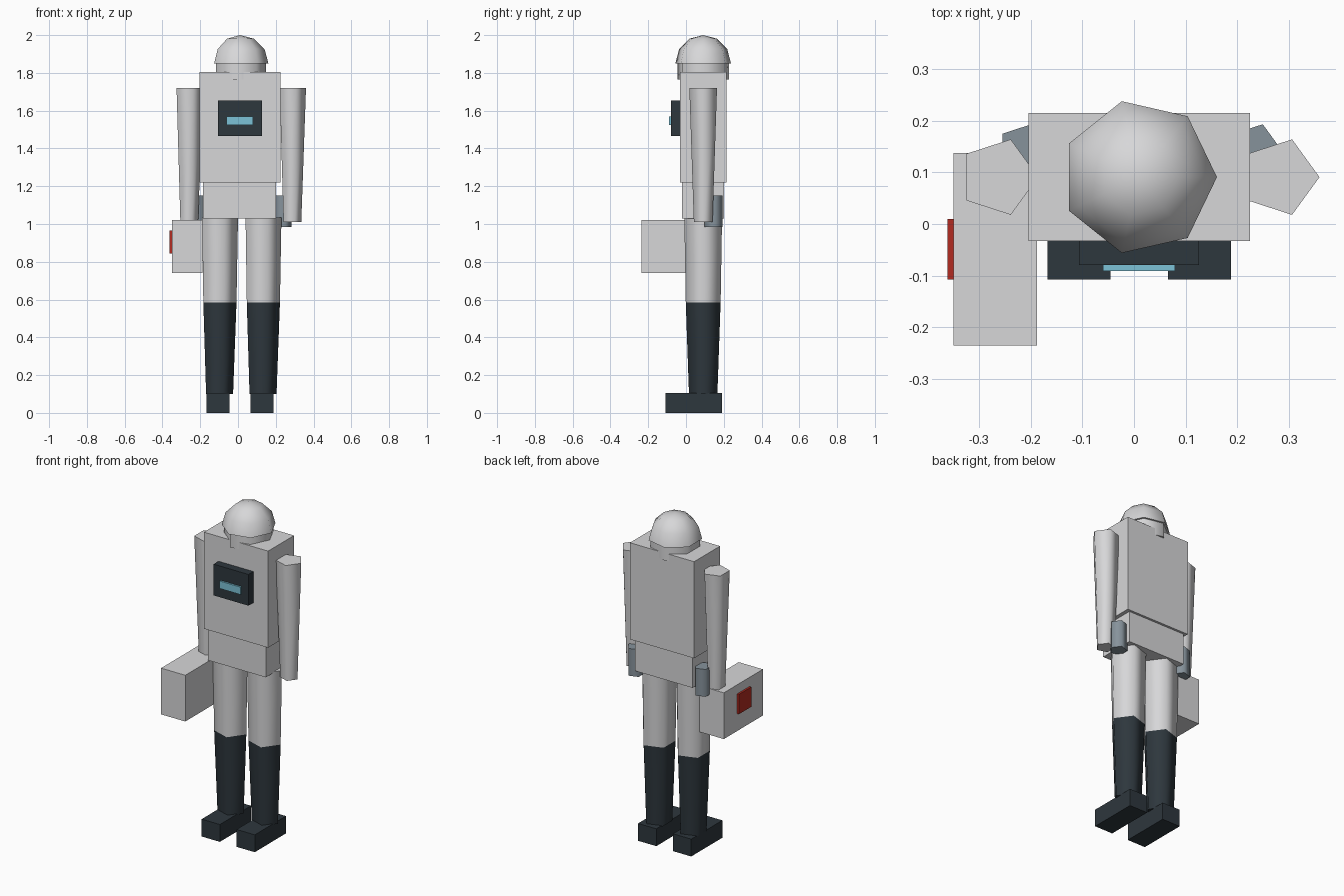
import bpy, bmesh, math

default = bpy.data.objects.get("Cube")
if default:
    bpy.data.objects.remove(default)

MID_X, MID_Y = 0.01, 0.091


def material(name, rgb):
    m = bpy.data.materials.new(name)
    m.use_nodes = True
    m.diffuse_color = (*rgb, 1)
    m.node_tree.nodes["Principled BSDF"].inputs["Base Color"].default_value = (*rgb, 1)
    return m


white = material("suit white", (0.68, 0.68, 0.69))
dark = material("dark slate", (0.027, 0.038, 0.047))
cyan = material("screen cyan", (0.2, 0.54, 0.68))
red = material("signal red", (0.45, 0.024, 0.015))
steel = material("steel grey", (0.24, 0.29, 0.33))


def finish(bm, name, mat):
    bmesh.ops.recalc_face_normals(bm, faces=bm.faces[:])
    mesh = bpy.data.meshes.new(name)
    bm.to_mesh(mesh)
    bm.free()
    mesh.materials.append(mat)
    ob = bpy.data.objects.new(name, mesh)
    bpy.context.collection.objects.link(ob)
    return ob


def box(name, mat, xs, ys, zs):
    """Box given by its low and high limit on each axis."""
    bm = bmesh.new()
    bmesh.ops.create_cube(bm, size=1)
    for v in bm.verts:
        v.co = [sum(lim) / 2 + c * (lim[1] - lim[0]) for c, lim in zip(v.co, (xs, ys, zs))]
    return finish(bm, name, mat)


def turned(name, mat, sides, x, y, profile):
    """Closed many-sided solid with a corner toward +x; profile lists (radius, z)."""
    bm = bmesh.new()
    rings = []
    for r, z in profile:
        angles = [math.tau * i / sides for i in range(sides)]
        rings.append([bm.verts.new((x + r * math.cos(a), y + r * math.sin(a), z)) for a in angles])
    for low, high in zip(rings, rings[1:]):
        for i in range(sides):
            j = (i + 1) % sides
            bm.faces.new((low[i], low[j], high[j], high[i]))
    bm.faces.new(rings[0])
    if profile[-1][0] > 0:
        bm.faces.new(rings[-1])
    bmesh.ops.remove_doubles(bm, verts=bm.verts[:], dist=0.0005)
    ob = finish(bm, name, mat)
    bpy.ops.object.select_all(action="DESELECT")
    ob.select_set(True)
    bpy.context.view_layer.objects.active = ob
    bpy.ops.object.shade_smooth_by_angle(angle=math.radians(78))
    return ob


# Torso and pelvis
box("torso", white, (-0.205, 0.225), (-0.033, 0.215), (1.22, 1.805))
box("pelvis", white, (-0.185, 0.202), (-0.022, 0.201), (1.03, 1.22))

# Chest unit with screen
box("chest_unit", dark, (-0.107, 0.126), (-0.08, -0.033), (1.466, 1.655))
box("chest_screen", cyan, (-0.06, 0.08), (-0.091, -0.08), (1.525, 1.57))

# Head and helmet dome
turned("head", white, 7, MID_X, MID_Y, [(0.139, 1.765), (0.139, 1.852)])
R = 0.151
dome = [(R * math.cos(a), 1.85 + R * math.sin(a)) for a in (math.radians(30 * k) for k in range(3))]
turned("helmet", white, 7, MID_X, MID_Y, dome + [(0, 2.0)])

# Limbs on both sides
for side, s in (("left", 1), ("right", -1)):
    leg_x = MID_X + s * 0.115
    turned(side + "_arm", white, 5, MID_X + s * 0.273, MID_Y, [(0.052, 1.01), (0.077, 1.72)])
    turned(side + "_hand", steel, 5, MID_X + s * 0.2245, 0.146, [(0.05, 0.985), (0.05, 1.15)])
    turned(side + "_thigh", white, 5, leg_x, MID_Y, [(0.097, 0.585), (0.105, 1.035)])
    turned(side + "_shin", dark, 5, leg_x, MID_Y, [(0.079, 0.1), (0.097, 0.585)])
    foot_x = MID_X + s * 0.117
    box(side + "_boot", dark, (foot_x - 0.061, foot_x + 0.061), (-0.108, 0.19), (0, 0.105))

# Carried case with side panel
box("case", white, (-0.35, -0.188), (-0.236, 0.138), (0.74, 1.02))
box("case_panel", red, (-0.362, -0.35), (-0.108, 0.01), (0.845, 0.965))
